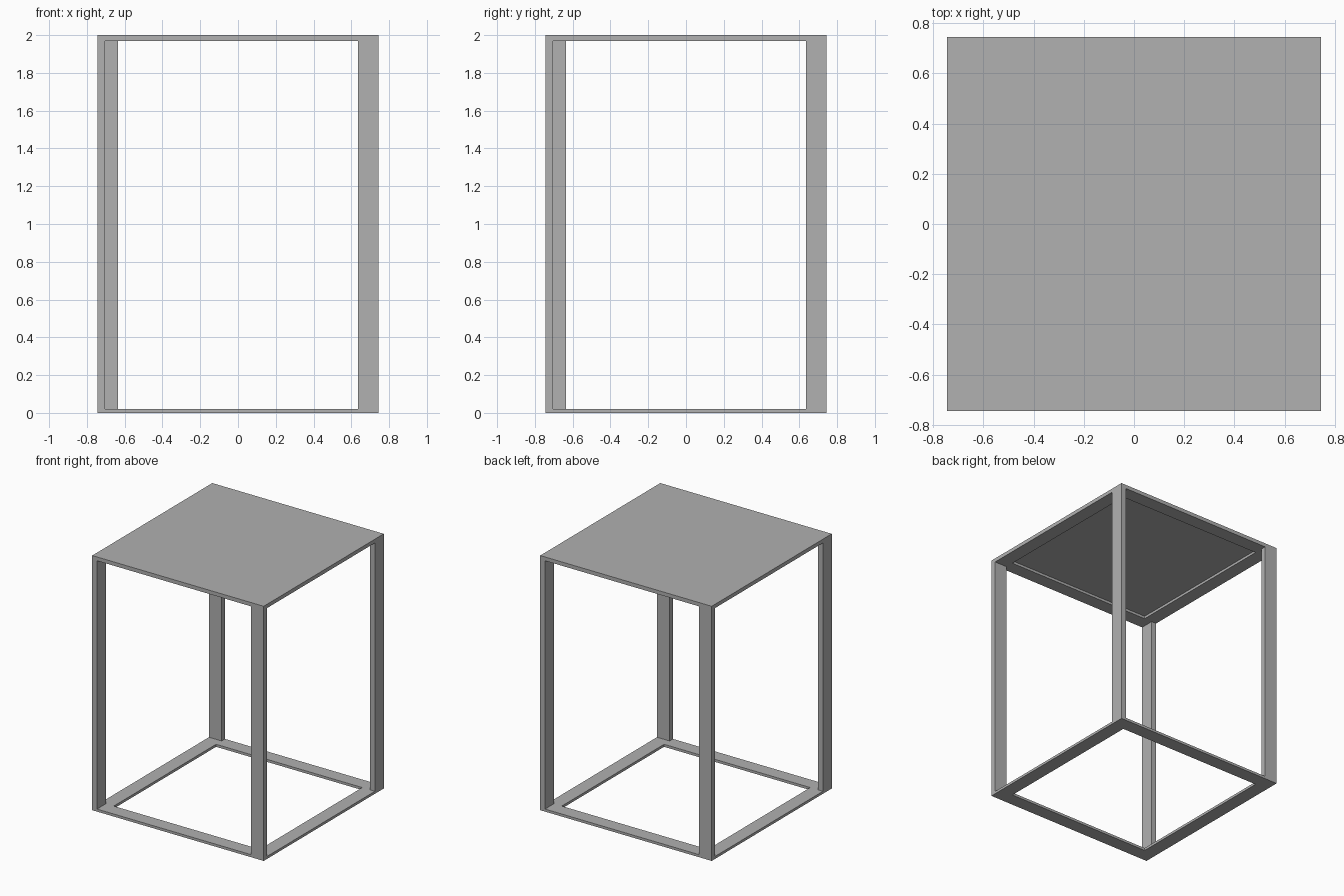
import bpy, bmesh
from math import radians
from mathutils import Matrix, Vector

if "Cube" in bpy.data.objects:
    bpy.data.objects.remove(bpy.data.objects["Cube"])

H = 0.745        # half width of the stand
BAND = 0.11      # width of rails and legs
THICK = 0.042    # leg board thickness
BASE_Z = 0.02    # top of the base frame
TOP_Z = 1.97     # underside of the top

grey = bpy.data.materials.new("dark_grey")
grey.diffuse_color = (0.44, 0.44, 0.44, 1)
grey.use_nodes = True
grey.node_tree.nodes["Principled BSDF"].inputs["Base Color"].default_value = grey.diffuse_color


def box(bm, lo, hi):
    lo, hi = Vector(lo), Vector(hi)
    m = Matrix.Translation((lo + hi) / 2) @ Matrix.Diagonal((*(hi - lo), 1))
    bmesh.ops.create_cube(bm, size=1, matrix=m)


def finish(bm, name):
    bmesh.ops.recalc_face_normals(bm, faces=bm.faces)
    me = bpy.data.meshes.new(name)
    bm.to_mesh(me)
    bm.free()
    me.materials.append(grey)
    ob = bpy.data.objects.new(name, me)
    bpy.context.collection.objects.link(ob)
    return ob


def inset(bm, direction):
    bm.normal_update()
    face = next(f for f in bm.faces if f.normal.z * direction > 0.9)
    bmesh.ops.inset_region(bm, faces=[face], thickness=BAND, use_even_offset=True)
    return face


# Base: flat open square frame
bm = bmesh.new()
box(bm, (-H, -H, 0), (H, H, BASE_Z))
caps = [inset(bm, 1), inset(bm, -1)]
edges = [e for f in caps for e in f.edges]
bmesh.ops.delete(bm, geom=caps, context='FACES_ONLY')
bmesh.ops.bridge_loops(bm, edges=edges)
finish(bm, "base_frame")

# Top: thin slab with a shallow straight-walled recess underneath
bm = bmesh.new()
box(bm, (-H, -H, TOP_Z), (H, H, 2))
under = inset(bm, -1)
recess = bmesh.ops.extrude_discrete_faces(bm, faces=[under])["faces"][0]
bmesh.ops.translate(bm, verts=recess.verts, vec=(0, 0, 0.02))
finish(bm, "top_panel")

# Legs: flat boards arranged in a pinwheel around the corners
for i, corner in enumerate(("front_right", "back_right", "back_left", "front_left")):
    bm = bmesh.new()
    box(bm, (H - BAND, -H, BASE_Z), (H, -H + THICK, TOP_Z))
    bm.transform(Matrix.Rotation(radians(90 * i), 4, 'Z'))
    finish(bm, corner + "_leg")
